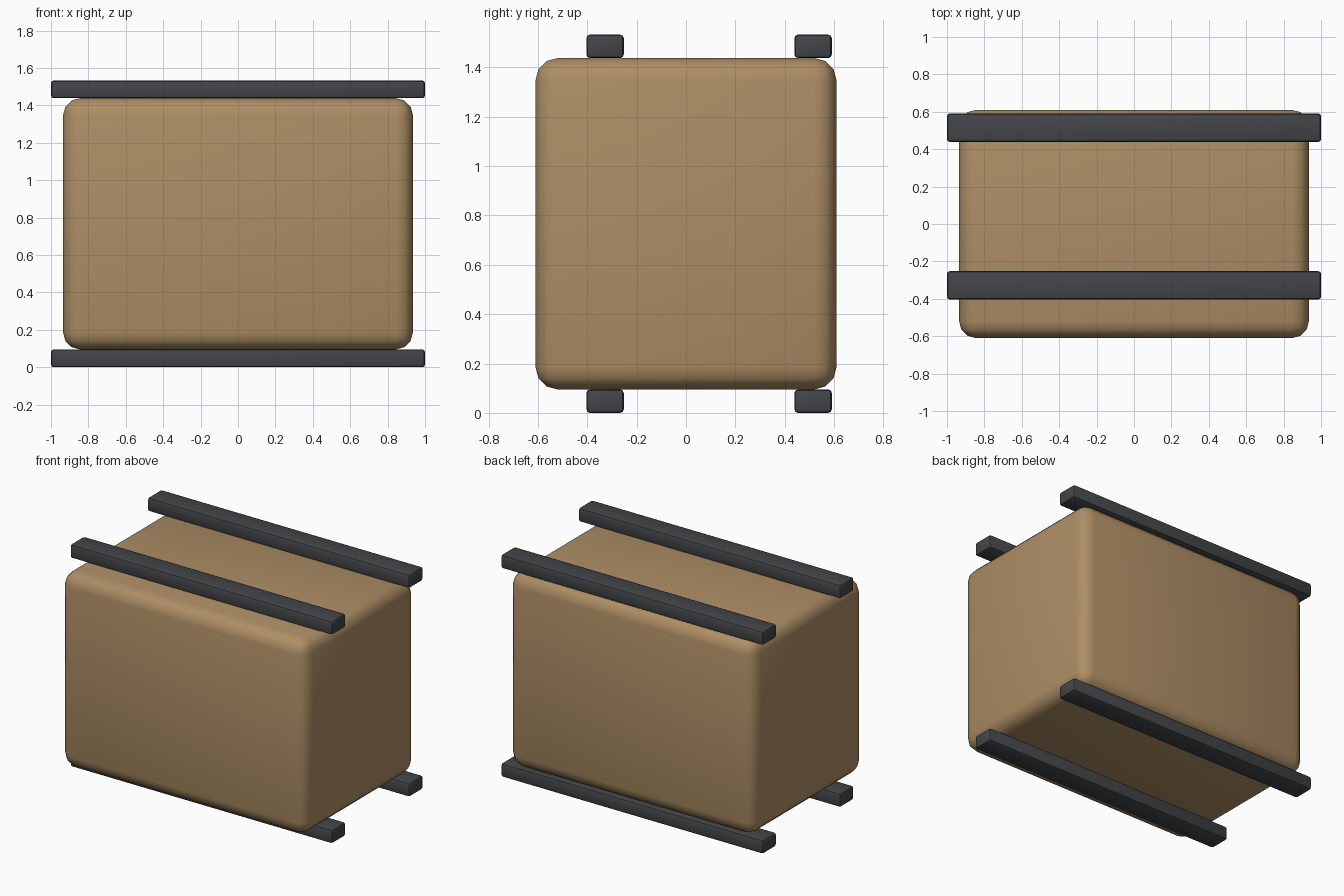
import bpy

if "Cube" in bpy.data.objects:
    bpy.data.objects.remove(bpy.data.objects["Cube"])


def material(name, color):
    m = bpy.data.materials.new(name)
    m.diffuse_color = color
    m.use_nodes = True
    m.node_tree.nodes["Principled BSDF"].inputs["Base Color"].default_value = m.diffuse_color
    return m


def rounded_box(name, lo, hi, radius, segments, mat):
    """Box between two corners with rounded, smooth-shaded edges."""
    bpy.ops.mesh.primitive_cube_add(size=1, location=[(a + b) / 2 for a, b in zip(lo, hi)])
    ob = bpy.context.object
    ob.name = name
    ob.scale = [b - a for a, b in zip(lo, hi)]
    bpy.ops.object.transform_apply(location=False, rotation=False, scale=True)
    ob.data.materials.append(mat)
    bevel = ob.modifiers.new("Bevel", 'BEVEL')
    bevel.width = radius
    bevel.segments = segments
    bpy.ops.object.modifier_apply(modifier=bevel.name)
    bpy.ops.object.shade_smooth_by_angle()
    return ob


tan = material("tan", (0.42, 0.27, 0.13, 1))
charcoal = material("charcoal", (0.055, 0.06, 0.065, 1))

# Main body
rounded_box("body", (-0.935, -0.61, 0.095), (0.935, 0.61, 1.438), 0.09, 3, tan)

# Rails above and below, offset towards the back
for level, z0, z1 in (("bottom", 0, 0.095), ("top", 1.438, 1.533)):
    for side, y in (("front", -0.328), ("back", 0.515)):
        rounded_box(f"{level}_{side}_rail", (-1, y - 0.076, z0), (1, y + 0.076, z1),
                    0.015, 2, charcoal)
